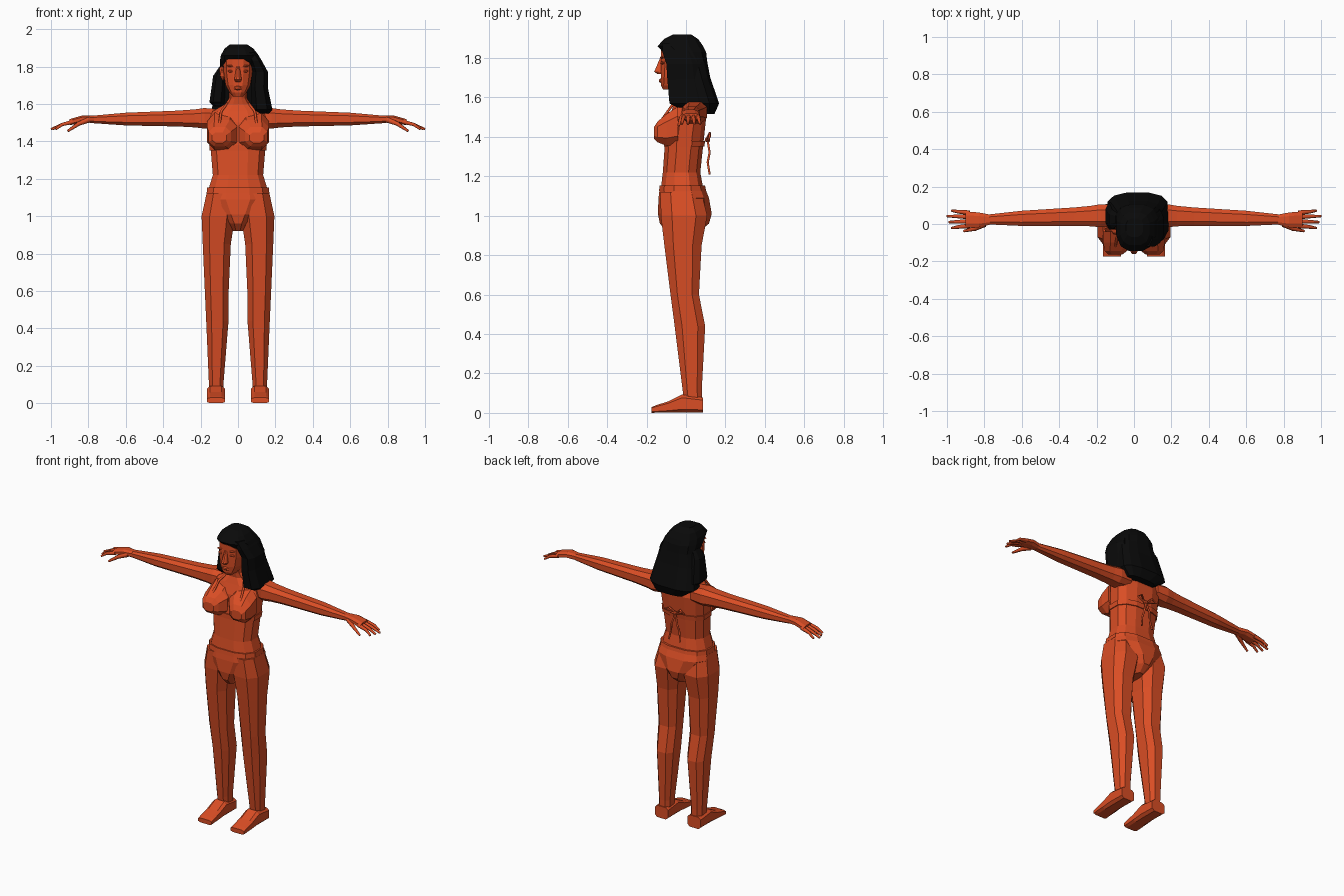
import bpy, bmesh, math

if "Cube" in bpy.data.objects:
    bpy.data.objects.remove(bpy.data.objects["Cube"])


def make_material(name, rgb):
    material = bpy.data.materials.new(name)
    material.use_nodes = True
    material.diffuse_color = (*rgb, 1)
    shader = material.node_tree.nodes["Principled BSDF"]
    shader.inputs["Base Color"].default_value = (*rgb, 1)
    return material


ORANGE = make_material("warm_orange", (.7, .075, .018))
BLACK = make_material("hair_black", (.003, .003, .003))


def add_object(name, data, material, mirror):
    data.materials.append(material)
    part = bpy.data.objects.new(name, data)
    bpy.context.collection.objects.link(part)
    if mirror:
        part.modifiers.new("Mirror", "MIRROR")


def mesh_part(name, bm, material, mirror):
    bmesh.ops.recalc_face_normals(bm, faces=bm.faces)
    mesh = bpy.data.meshes.new(name)
    bm.to_mesh(mesh)
    bm.free()
    add_object(name, mesh, material, mirror)


def rounded(angle_value, power):
    return math.copysign(abs(angle_value) ** power, angle_value)


def loft(name, axis, rings, sides=8, power=.75, material=ORANGE, mirror=False):
    """Skin rounded sections: (position, low, high, low, high) across the axis."""
    bm = bmesh.new()
    loops = []
    for place, left, right, near, far in rings:
        loop = []
        for step in range(sides):
            angle = math.tau * (step + .5) / sides
            across = (left + right + (right - left) * rounded(math.cos(angle), power)) / 2
            along = (near + far + (far - near) * rounded(math.sin(angle), power)) / 2
            if axis == "x":
                corner = (place, across, along)
            elif axis == "y":
                corner = (across, place, along)
            else:
                corner = (across, along, place)
            loop.append(bm.verts.new(corner))
        loops.append(loop)
    for lower, upper in zip(loops, loops[1:]):
        for step in range(sides):
            following = (step + 1) % sides
            bm.faces.new((lower[step], lower[following], upper[following], upper[step]))
    bm.faces.new(loops[0])
    bm.faces.new(loops[-1])
    mesh_part(name, bm, material, mirror)


def body_loft(name, rings, material=ORANGE):
    """Symmetric upright loft: (height, half width, front, back)."""
    loft(name, "z", [(height, -half, half, front, back) for height, half, front, back in rings],
         sides=12, material=material)


def bump(name, centre, size, mirror=False):
    """Faceted blob used for small features."""
    bm = bmesh.new()
    bmesh.ops.create_icosphere(bm, subdivisions=1, radius=1)
    bmesh.ops.scale(bm, vec=size, verts=bm.verts)
    bmesh.ops.translate(bm, vec=centre, verts=bm.verts)
    mesh_part(name, bm, ORANGE, mirror)


def cord(name, points, radius, tip=1):
    """Mirrored cord that narrows to a fraction of its radius at the tip."""
    curve = bpy.data.curves.new(name, "CURVE")
    curve.dimensions = "3D"
    curve.bevel_depth = radius
    curve.bevel_resolution = 1
    curve.use_fill_caps = True
    spline = curve.splines.new("POLY")
    last = len(points) - 1
    spline.points.add(last)
    for index, (point, target) in enumerate(zip(points, spline.points)):
        target.co = (*point, 1)
        target.radius = 1 + (tip - 1) * index / last
    add_object(name, curve, ORANGE, True)


# Torso and neck
body_loft("torso", [
    (1.04, .17, -.13, .1), (1.14, .163, -.13, .09), (1.22, .138, -.12, .075), (1.36, .15, -.11, .09),
    (1.5, .163, -.09, .105), (1.56, .14, -.065, .09), (1.6, .07, -.05, .07),
    (1.63, .05, -.055, .045), (1.7, .047, -.07, .04)])

# Bust, chest band, halter straps and back bow
loft("bust_cup", "y", [(-.04, 0, .17, 1.35, 1.56), (-.1, 0, .17, 1.35, 1.52),
                       (-.145, .035, .16, 1.37, 1.48), (-.163, .06, .14, 1.39, 1.45)], mirror=True)
body_loft("chest_band", [(1.35, .155, -.115, .095), (1.38, .158, -.115, .1)])
cord("halter_strap", [(.1, -.12, 1.49), (.09, -.07, 1.56), (.06, -.03, 1.6), (0, .06, 1.61)], .007)
cord("bow_loop", [(0, .1, 1.38), (.04, .12, 1.42), (.07, .12, 1.4), (0, .11, 1.38)], .006)
cord("bow_tail", [(0, .11, 1.38), (.02, .12, 1.32), (.03, .11, 1.27), (.04, .12, 1.21)], .006)
bump("bow_knot", (0, .11, 1.385), (.015, .015, .015))

# Swim brief and waistband
body_loft("brief", [(1.14, .168, -.136, .1), (1.09, .178, -.143, .12), (1.01, .105, -.146, .134),
                    (.96, .055, -.136, .12), (.92, .03, -.1, .07)])
body_loft("waistband", [(1.125, .172, -.14, .105), (1.152, .169, -.137, .1)])

# Legs taper evenly in front, with a curved inner line and a calf behind
leg_rings = []
for height, inner, back in [(1.12, .01, .085), (1, .01, .115), (.85, .034, .085), (.6, .046, .07),
                            (.44, .047, .102), (.12, .074, .083), (.04, .076, .083)]:
    drop = max(0, 1 - height)
    outer = .173 if height > 1 else .2 - .047 * drop
    leg_rings.append((height, inner, outer, -.135 + .13 * drop, back))
loft("leg", "z", leg_rings, mirror=True)
loft("foot", "y", [(place, .068, .168, 0, top) for place, top in
                   [(.085, .08), (-.02, .095), (-.09, .06), (-.15, .04), (-.175, .03)]],
     power=.5, mirror=True)

# Arms and palms
arm_rings = []
for reach, radius in [(.1, .05), (.18, .058), (.23, .051), (.32, .045), (.6, .036), (.78, .021)]:
    middle, level = .05 - .033 * reach, 1.525 - .01 * reach
    arm_rings.append((reach, middle - radius - .007, middle + radius + .007, level - radius, level + radius))
loft("arm", "x", arm_rings, mirror=True)
loft("palm", "x", [(.77, -.005, .052, 1.497, 1.539), (.83, -.02, .064, 1.5, 1.54),
                   (.9, -.02, .07, 1.485, 1.52)], mirror=True)

# Fingers fan out and droop
for name, offset, tip in [("index", -.035, .975), ("middle", -.011, .99),
                          ("ring", .013, 1), ("little", .035, .975)]:
    base = .025 + offset
    cord(name + "_finger", [(.88, base, 1.505), (.94, base + offset / 6, 1.49),
                            (tip, base + offset / 3, 1.465)], .013, tip=.5)
cord("thumb", [(.8, 0, 1.515), (.85, -.025, 1.495), (.91, -.038, 1.455)], .017, tip=.4)

# Head and facial features
body_loft("head", [(1.64, .028, -.118, -.03), (1.66, .046, -.128, 0), (1.7, .068, -.13, .04),
                   (1.76, .078, -.13, .07), (1.84, .08, -.13, .08), (1.89, .05, -.09, .05)])
body_loft("nose", [(1.718, .014, -.145, -.1), (1.73, .02, -.162, -.1), (1.8, .009, -.132, -.1)])
bump("lips", (0, -.125, 1.685), (.028, .015, .013))
bump("brow", (.04, -.12, 1.803), (.026, .014, .006), mirror=True)
bump("eye", (.04, -.118, 1.775), (.02, .014, .008), mirror=True)
bump("ear", (.08, -.025, 1.77), (.022, .025, .045), mirror=True)

# Hair: swept mass, a full lock on the left and a short one on the right
loft("hair_main", "z", [
    (1.918, -.045, .05, -.07, .03), (1.895, -.075, .085, -.115, .065), (1.86, -.094, .113, -.147, .09),
    (1.83, -.1, .13, -.12, .105), (1.78, -.1, .145, -.055, .11), (1.7, -.12, .16, -.02, .125),
    (1.57, -.145, .183, .01, .17), (1.515, -.06, .14, .07, .145)], sides=12, material=BLACK)
loft("hair_left_lock", "z", [
    (1.875, .03, .1, -.125, .04), (1.83, .06, .13, -.125, .06), (1.77, .073, .163, -.105, .08),
    (1.69, .066, .162, -.1, .09), (1.57, .07, .187, -.09, .12), (1.55, .1, .17, -.05, .1)],
     material=BLACK, mirror=False)
loft("hair_right_lock", "z", [
    (1.8, -.1, -.06, -.01, .06), (1.75, -.135, -.06, -.03, .08),
    (1.61, -.155, -.07, -.035, .12), (1.585, -.13, -.08, -.01, .1)], material=BLACK)
